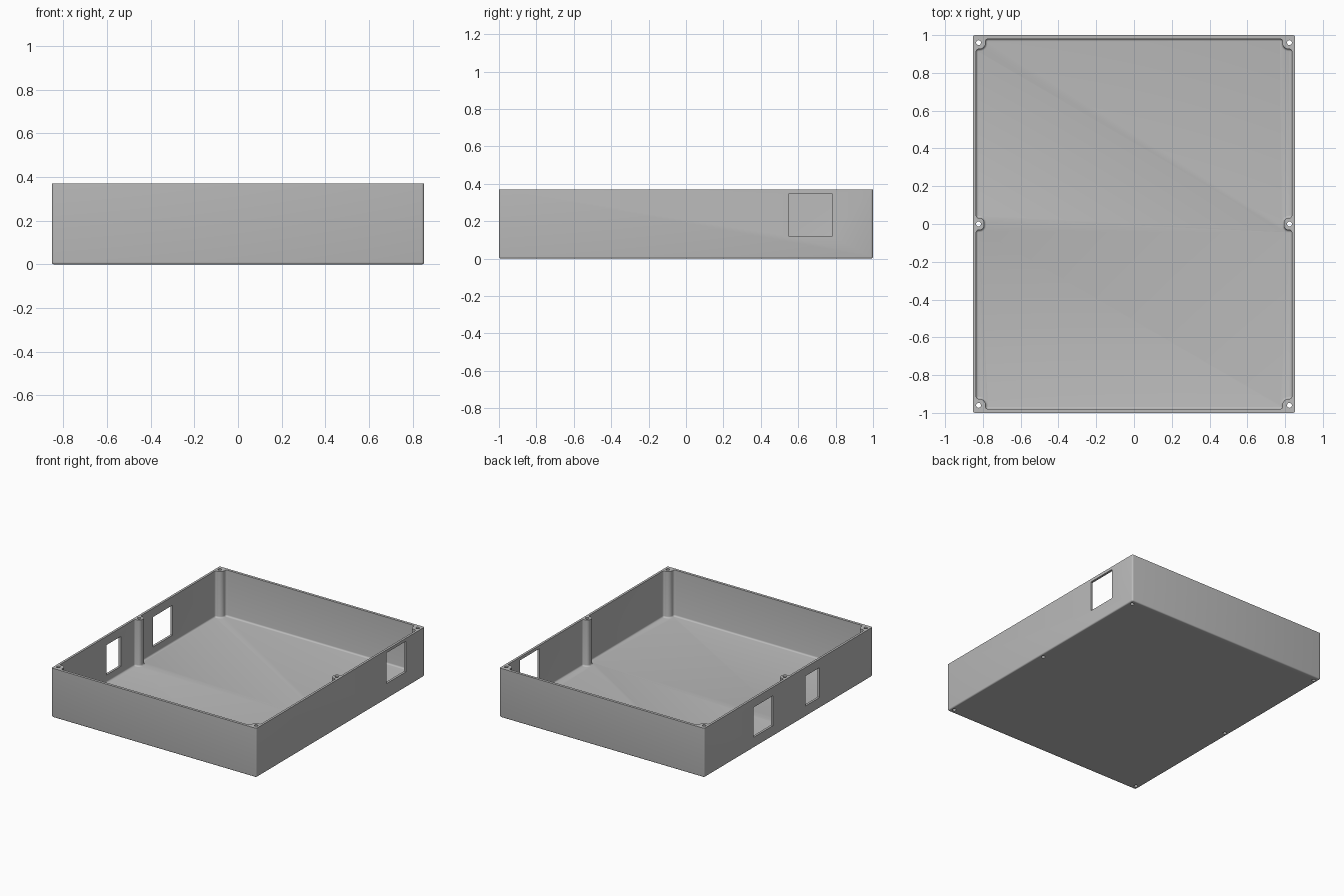
import bpy, bmesh, math
from mathutils import Vector

W, D, H = 0.853, 1.0, 0.37          # half width, half depth, height
IX, IY, FLOOR = 0.836, 0.98, 0.022  # inner half sizes and floor level

if "Cube" in bpy.data.objects:
    bpy.data.objects.remove(bpy.data.objects["Cube"], do_unlink=True)

grey = bpy.data.materials.new("light_grey")
grey.use_nodes = True
colour = (0.5, 0.5, 0.5, 1)
grey.diffuse_color = colour
grey.node_tree.nodes["Principled BSDF"].inputs["Base Color"].default_value = colour


def rounded(corners, steps=8):
    """Outline with every corner (x, y, radius) replaced by an arc."""
    out = []
    for i, (x, y, r) in enumerate(corners):
        p = Vector((x, y))
        a = (Vector(corners[i - 1][:2]) - p).normalized()
        b = (Vector(corners[(i + 1) % len(corners)][:2]) - p).normalized()
        for k in range(steps + 1):
            t = k / steps * math.pi / 2
            out.append(p + r * (a * (1 - math.sin(t)) + b * (1 - math.cos(t))))
    return out


def prism(name, outline, z0, z1, bevel=0.0):
    """Extruded outline with an optional rounded bottom edge."""
    bm = bmesh.new()
    base = bm.faces.new([bm.verts.new((p[0], p[1], z0)) for p in outline])
    up = bmesh.ops.extrude_face_region(bm, geom=[base], use_keep_orig=True)
    top = [g for g in up["geom"] if isinstance(g, bmesh.types.BMVert)]
    bmesh.ops.translate(bm, verts=top, vec=(0, 0, z1 - z0))
    if bevel:
        rim = [e for e in bm.edges if all(abs(v.co.z - z0) < 1e-5 for v in e.verts)]
        bmesh.ops.bevel(bm, geom=rim, offset=bevel, segments=4, profile=0.5,
                        affect='EDGES', clamp_overlap=False)
    bmesh.ops.recalc_face_normals(bm, faces=bm.faces)
    mesh = bpy.data.meshes.new(name)
    bm.to_mesh(mesh)
    bm.free()
    mesh.materials.append(grey)
    ob = bpy.data.objects.new(name, mesh)
    bpy.context.collection.objects.link(ob)
    return ob


def rectangle(x0, x1, y0, y1):
    return [(x0, y0), (x1, y0), (x1, y1), (x0, y1)]


# Outer block with rounded upright and bottom edges
R = 0.012
case = prism("enclosure_base", rounded([(-W, -D, R), (W, -D, R), (W, D, R), (-W, D, R)], 4),
             0, H, 0.01)

# Cavity outline: one quarter with half a side boss and a corner boss, mirrored
q = [(0.794, 0.032, 0.024), (IX, 0.032, 0.014),
     (IX, 0.926, 0.014), (0.786, 0.926, 0.032), (0.786, IY, 0.014)]
outline = (q + [(-x, y, r) for x, y, r in reversed(q)]
           + [(-x, -y, r) for x, y, r in q] + [(x, -y, r) for x, y, r in reversed(q)])
cutters = [prism("cavity_cutter", rounded(outline), FLOOR, H + 0.1, 0.012)]

# Screw holes through the six bosses
for sx in (-1, 1):
    for y in (-0.96, 0, 0.96):
        ring = [(sx * 0.823 + 0.013 * math.cos(a), y + 0.013 * math.sin(a))
                for a in (math.tau * k / 20 for k in range(20))]
        cutters.append(prism("screw_hole_cutter", ring, -0.1, H + 0.1))

# Connector windows in the side walls: side, y range, z range
for side, y0, y1, z0, z1 in ((1, 0.55, 0.78, 0.117, 0.347),
                             (-1, 0.185, 0.415, 0.08, 0.305),
                             (-1, -0.37, -0.2, 0.08, 0.305)):
    x0, x1 = sorted((side * 0.81, side * 0.9))
    cutters.append(prism("window_cutter", rectangle(x0, x1, y0, y1), z0, z1))

for c in cutters:
    mod = case.modifiers.new(c.name, 'BOOLEAN')
    mod.operation = 'DIFFERENCE'
    mod.solver = 'EXACT'
    mod.object = c

# Bake the cuts, drop the cutters and smooth the rounded edges
bpy.context.view_layer.update()
graph = bpy.context.evaluated_depsgraph_get()
baked = bpy.data.meshes.new_from_object(case.evaluated_get(graph))
case.modifiers.clear()
case.data = baked
for c in cutters:
    bpy.data.objects.remove(c, do_unlink=True)
bpy.ops.object.select_all(action='DESELECT')
case.select_set(True)
bpy.context.view_layer.objects.active = case
bpy.ops.object.shade_smooth_by_angle(angle=math.radians(35))
